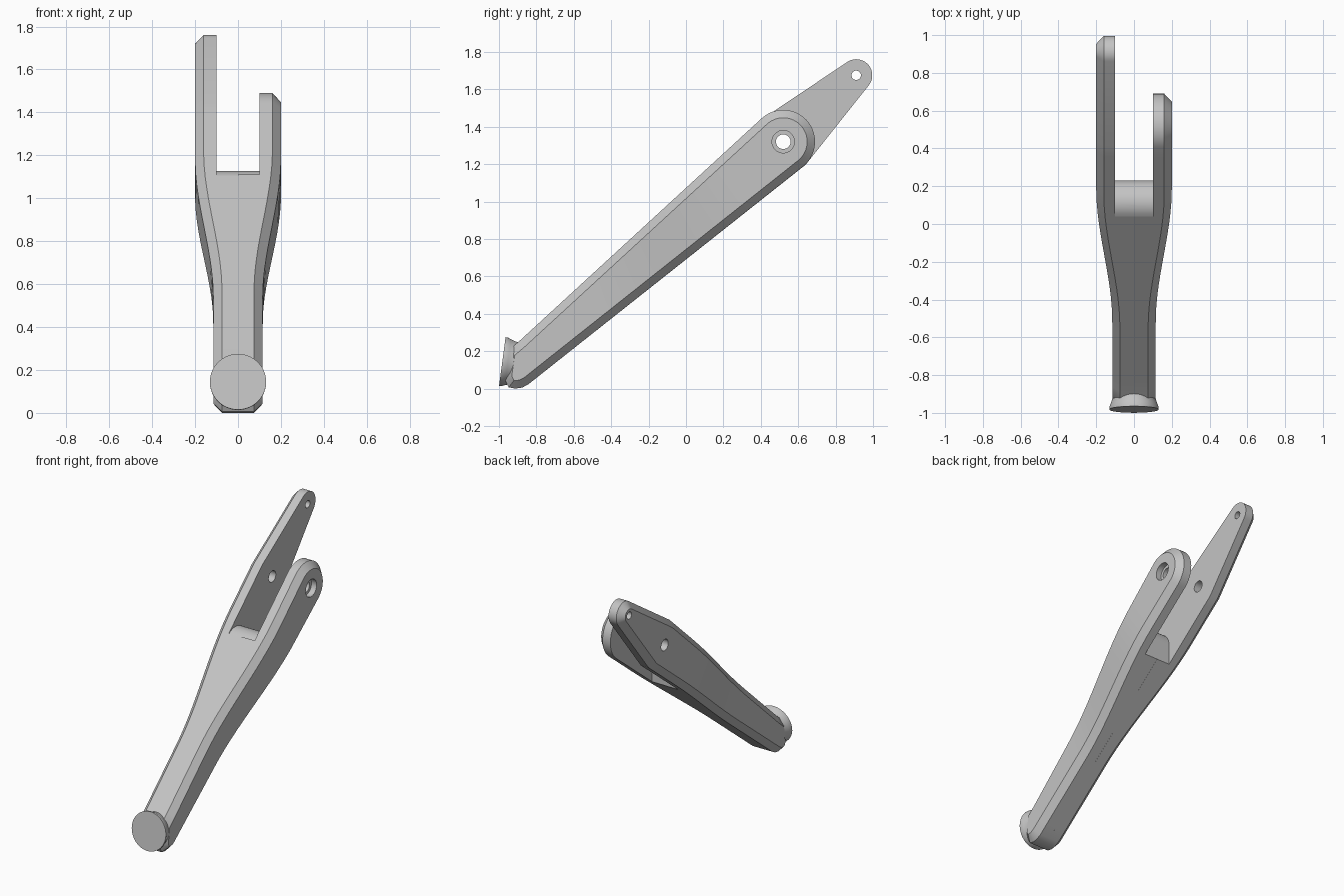
import bpy, bmesh
from math import cos, sin, radians
from mathutils import Vector, Matrix

if "Cube" in bpy.data.objects:
    bpy.data.objects.remove(bpy.data.objects["Cube"])

grey = bpy.data.materials.new("plain_grey")
grey.use_nodes = True
grey.diffuse_color = (0.55, 0.55, 0.55, 1)
grey.node_tree.nodes["Principled BSDF"].inputs["Base Color"].default_value = (0.55, 0.55, 0.55, 1)

BASE = Vector((-0.91, 0.11))      # all 2D points are (y, z)
PIVOT = Vector((0.52, 1.32))
TIP = Vector((0.91, 1.675))
ALONG = (PIVOT - BASE).normalized()
CHAMFER = 0.042


def arc(centre, r, a0, a1, n):
    angles = [radians(a0 + (a1 - a0) * i / (n - 1)) for i in range(n)]
    return [centre + r * Vector((cos(a), sin(a))) for a in angles]


def line(a, b, n):
    return [a.lerp(b, i / n) for i in range(1, n)]


def half_width(p):
    t = min(max(((p - BASE).dot(ALONG) - 0.58) / 0.95, 0), 1)
    return 0.115 + 0.085 * t * t * (3 - 2 * t)


def inset(loop, d):
    out = []
    for i, p in enumerate(loop):
        a = (p - loop[i - 1]).normalized()
        b = (loop[(i + 1) % len(loop)] - p).normalized()
        na, nb = Vector((-a.y, a.x)), Vector((-b.y, b.x))
        out.append(p + d * (na + nb) / (1 + na.dot(nb)))
    return out


def finish(name, bm):
    bmesh.ops.recalc_face_normals(bm, faces=bm.faces)
    me = bpy.data.meshes.new(name)
    bm.to_mesh(me)
    bm.free()
    me.materials.append(grey)
    ob = bpy.data.objects.new(name, me)
    bpy.context.collection.objects.link(ob)
    return ob


def half_body(name, side, bottom, top):
    """Chamfered half of the lever, lofted from the middle plane outwards."""
    n = len(bottom)
    loop = bottom + top[::-1]
    inner = inset(loop, CHAMFER)
    bm = bmesh.new()
    rings = [
        [bm.verts.new((0, p.x, p.y)) for p in loop],
        [bm.verts.new((side * (half_width(p) - 0.04), p.x, p.y)) for p in loop],
        [bm.verts.new((side * half_width(p), p.x, p.y)) for p in inner],
    ]
    for a, b in zip(rings, rings[1:]):
        for i in range(2 * n):
            j = (i + 1) % (2 * n)
            bm.faces.new((a[i], a[j], b[j], b[i]))
    for ring in (rings[0], rings[2]):
        for i in range(n - 1):
            bm.faces.new((ring[i], ring[i + 1], ring[-2 - i], ring[-1 - i]))
    return finish(name, bm)


def prism(name, outline, x0, x1):
    bm = bmesh.new()
    a = [bm.verts.new((x0, p.x, p.y)) for p in outline]
    b = [bm.verts.new((x1, p.x, p.y)) for p in outline]
    bm.faces.new(a)
    bm.faces.new(b)
    for i in range(len(a)):
        bm.faces.new((a[i - 1], a[i], b[i], b[i - 1]))
    return finish(name, bm)


def bore(centre, r, x0, x1):
    return prism("bore_cutter", arc(centre, r, 0, 352.5, 48), x0, x1)


def cut(ob, cutter):
    cutter.hide_render = True
    mod = ob.modifiers.new("cut", "BOOLEAN")
    mod.operation, mod.solver, mod.object = "DIFFERENCE", "EXACT", cutter
    bpy.context.view_layer.objects.active = ob
    bpy.ops.object.modifier_apply(modifier=mod.name)


# Shared lower end and straight shank
foot_bottom = arc(BASE, 0.11, -110, -52, 4)
foot_top = [Vector(p) for p in ((-0.975, 0.06), (-0.968, 0.11), (-0.955, 0.2), (-0.888, 0.257))]
STEPS = 24


def outline(bottom_end, top_end):
    return (foot_bottom + line(foot_bottom[-1], bottom_end[0], STEPS) + bottom_end,
            foot_top + line(foot_top[-1], top_end[0], STEPS) + top_end)


# Short arm, rounded about the pivot
K = 14
end = arc(PIVOT, 0.17, 132.3, -51.9, 2 * K)
short_arm = half_body("short_arm_half", 1, *outline(end[:K - 1:-1], end[:K]))

# Long arm, tapering on to a small eye
K = 10
eye = arc(TIP, 0.086, 125.3, -39.1, 2 * K)
long_arm = half_body("long_arm_half", -1, *outline(
    [Vector((0.64, 1.197))] + eye[:K - 1:-1], [Vector((0.41, 1.443))] + eye[:K]))

# Lower mounting boss, a flared disc turned about a tilted axis
profile = [(0, 0), (0, 0.131), (0.012, 0.131), (0.03, 0.124), (0.05, 0.117),
           (0.07, 0.113), (0.09, 0.112), (0.09, 0)]
SIDES = 64
axis = Vector((0, 0.991, -0.133))
place = Matrix.Translation((0, -0.982, 0.145)) @ axis.to_track_quat("Z", "Y").to_matrix().to_4x4()
bm = bmesh.new()
verts = [bm.verts.new((r, 0, d)) for d, r in profile]
edges = [bm.edges.new(pair) for pair in zip(verts, verts[1:])]
bmesh.ops.spin(bm, geom=verts + edges, cent=(0, 0, 0), axis=(0, 0, 1),
               angle=radians(360), steps=SIDES, use_merge=True)
bmesh.ops.remove_doubles(bm, verts=bm.verts, dist=0.0001)
bm.transform(place)
boss = finish("mounting_boss", bm)

# Fork slot with a rounded floor
floor = arc(Vector((0.114, 1.01)), 0.117, 129, 0, 16)
slot = prism("slot_cutter", floor + [Vector(p) for p in (
    (0.23, 0.6), (1.3, 0.6), (1.3, 2), (floor[0].x, 2))], -0.1, 0.1)

# Screw hole in the boss
bm = bmesh.new()
bmesh.ops.create_cone(bm, cap_ends=True, segments=32, radius1=0.028, radius2=0.028, depth=0.2)
bm.transform(place)
screw_hole = finish("screw_hole_cutter", bm)

pivot_bore = bore(PIVOT, 0.039, -0.5, 0.5)
counterbore = bore(PIVOT, 0.06, 0.16, 0.5)
eye_bore = bore(TIP, 0.025, -0.5, 0.0)

jobs = {
    short_arm: (slot, pivot_bore, counterbore, screw_hole),
    long_arm: (slot, pivot_bore, eye_bore, screw_hole),
    boss: (screw_hole,),
}
for ob, cutters in jobs.items():
    for cutter in cutters:
        cut(ob, cutter)
for cutter in (slot, pivot_bore, counterbore, eye_bore, screw_hole):
    bpy.data.objects.remove(cutter)

# Smooth curves, sharp chamfer edges
for ob in jobs:
    bpy.ops.object.select_all(action="DESELECT")
    ob.select_set(True)
    bpy.context.view_layer.objects.active = ob
    bpy.ops.object.shade_smooth_by_angle(angle=radians(30))
